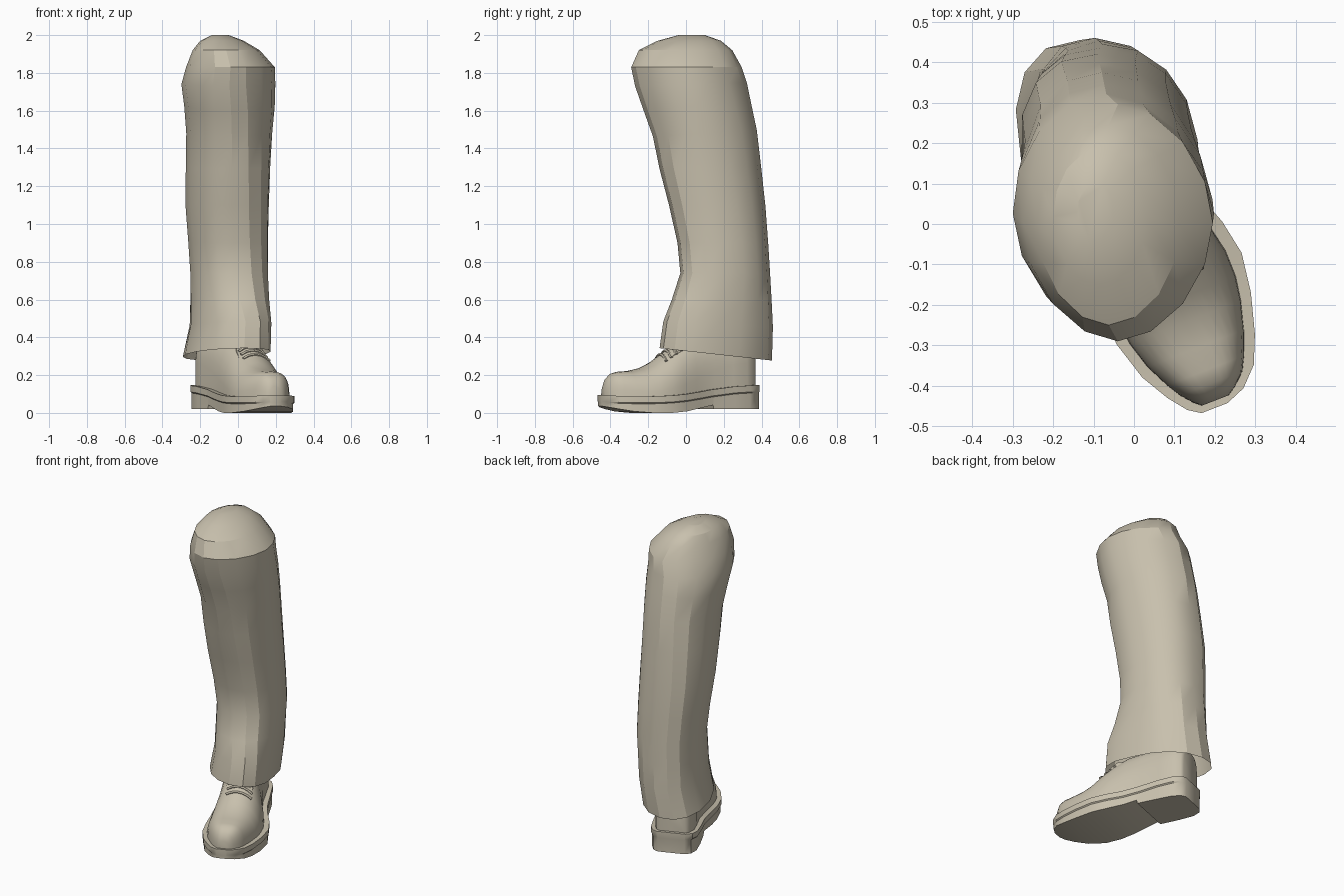
import bpy, bmesh, math

if "Cube" in bpy.data.objects:
    bpy.data.objects.remove(bpy.data.objects["Cube"])

mat = bpy.data.materials.new("warm grey beige")
mat.diffuse_color = (0.58, 0.53, 0.42, 1)
mat.use_nodes = True
mat.node_tree.nodes["Principled BSDF"].inputs["Base Color"].default_value = mat.diffuse_color


def finish(ob, angle):
    ob.data.materials.append(mat)
    bpy.ops.object.select_all(action='DESELECT')
    ob.select_set(True)
    bpy.context.view_layer.objects.active = ob
    bpy.ops.object.shade_smooth_by_angle(angle=math.radians(angle))


def loft(name, rings, cap_start=True, cap_end=True, angle=30):
    bm = bmesh.new()
    vs = [[bm.verts.new(p) for p in r] for r in rings]
    n = len(rings[0])
    for a, b in zip(vs, vs[1:]):
        for i in range(n):
            j = (i + 1) % n
            bm.faces.new((a[i], a[j], b[j], b[i]))
    if cap_start:
        bm.faces.new(vs[0][::-1])
    if cap_end:
        bm.faces.new(vs[-1])
    bmesh.ops.recalc_face_normals(bm, faces=bm.faces)
    me = bpy.data.meshes.new(name)
    bm.to_mesh(me)
    bm.free()
    ob = bpy.data.objects.new(name, me)
    bpy.context.collection.objects.link(ob)
    finish(ob, angle)
    return ob


def foot(u, v, z):
    """Foot space (u from heel to toe, v to the outer side) to world."""
    return (-0.145 + 0.36 * u + 0.93 * v, 0.358 - 0.93 * u + 0.36 * v, z)


def lerp(table, u, c):
    for a, b in zip(table, table[1:]):
        if u <= b[0]:
            f = max(0, (u - a[0]) / (b[0] - a[0]))
            return a[c] + f * (b[c] - a[c])
    return table[-1][c]


# Trouser leg: z, x min, x max, y min, y max, front shear, back shear, tilt, corner power
leg = [(.31, -.295, .16, -.14, .455, -.34, -.22, -.11, .9),
       (.47, -.26, .165, -.12, .46, -.30, -.17, -.05, .9),
       (.60, -.255, .16, -.075, .453, -.22, -.15, 0, .9),
       (.74, -.255, .16, -.03, .445, -.15, -.13, 0, .9),
       (.90, -.265, .16, -.045, .435, -.12, -.13, 0, .9),
       (1.10, -.28, .165, -.09, .42, -.10, -.13, 0, .92),
       (1.30, -.278, .172, -.14, .397, -.08, -.12, .03, .95),
       (1.48, -.275, .182, -.175, .375, -.05, -.12, .06, 1),
       (1.62, -.285, .195, -.225, .345, -.03, -.10, .06, 1.03),
       (1.74, -.30, .198, -.27, .322, -.02, -.06, .03, 1.08),
       (1.83, -.275, .195, -.29, .295, 0, 0, 0, 1.1),
       (1.92, -.24, .115, -.25, .245, 0, 0, 0, 1.05),
       (1.97, -.20, .03, -.15, .185, 0, 0, 0, 1),
       (2.0, -.14, -.05, -.04, .10, 0, 0, 0, 1)]
N = 16
rings = []
for z, x0, x1, y0, y1, kf, kb, tilt, p in leg:
    xc, yc, hx, b = (x0 + x1) / 2, (y0 + y1) / 2, (x1 - x0) / 2, (y1 - y0) / 2
    a = math.sqrt(hx * hx - ((kf + kb) / 2 * b) ** 2)
    ring = []
    for i in range(N):
        t = 2 * math.pi * i / N + math.pi / 2
        c, s = math.cos(t), math.sin(t)
        x, y = a * math.copysign(abs(c) ** p, c), b * math.copysign(abs(s) ** p, s)
        ring.append((xc + x + (kf if y < 0 else kb) * y, yc + y, z + tilt * y))
    rings.append(ring)
loft("trouser_leg", rings, cap_start=False, angle=24)

# Sole outline: u, inner v, outer v, bottom z, top z
sole = [(0, -.08, .08, .02, .148), (.02, -.115, .11, .02, .148),
        (.07, -.135, .13, .02, .145), (.16, -.135, .14, .02, .14),
        (.285, -.125, .152, .02, .125), (.29, -.125, .153, .042, .125),
        (.37, -.128, .172, .025, .112), (.46, -.132, .205, .008, .10),
        (.55, -.138, .222, 0, .092), (.65, -.135, .208, 0, .088),
        (.75, -.105, .18, .008, .088), (.82, -.065, .15, .02, .09),
        (.865, -.03, .105, .03, .092), (.885, 0, .055, .036, .094)]
rings = []
for u, l, r, b, t in sole:
    e = .007
    pts = [(l, b), (l, t - .04), (l - e, t - .034), (l - e, t),
           (r + e, t), (r + e, t - .034), (r, t - .04), (r, b)]
    rings.append([foot(u, v, z) for v, z in pts])
loft("shoe_sole", rings, angle=35)

# Shoe upper: u, top z, roundness power, inset from the sole edge
upper = [(.018, .34, 5, .03), (.03, .37, 5, .02), (.08, .38, 5, .017),
         (.16, .39, 4.5, .02), (.27, .40, 3.4, .024), (.38, .40, 2.4, .026),
         (.46, .365, 2.1, .026), (.53, .32, 2.0, .024), (.60, .268, 2.0, .02),
         (.66, .238, 2.2, .02), (.73, .222, 2.6, .02), (.79, .218, 2.8, .02),
         (.825, .208, 2.8, .02), (.853, .18, 2.7, .022), (.868, .14, 2.6, .026)]


def upper_point(u, t):
    """Point on the arched section at u, with t from 0 (inner) to 1 (outer)."""
    top, p, inset = (lerp(upper, u, c) for c in (1, 2, 3))
    l, r = lerp(sole, u, 1) + inset, lerp(sole, u, 2) - inset
    base = lerp(sole, u, 4) - .01
    c, s = math.cos(math.pi * t), max(0, math.sin(math.pi * t))
    w = math.copysign(abs(c) ** (2 / p), c)
    return foot(u, (l + r) / 2 - (r - l) / 2 * w, base + (top - base) * s ** (2 / p))


M = 16
loft("shoe_upper", [[upper_point(s[0], i / M) for i in range(M + 1)] for s in upper], angle=40)


def tube(name, pts, radius):
    cu = bpy.data.curves.new(name, 'CURVE')
    cu.dimensions = '3D'
    cu.bevel_depth = radius
    cu.bevel_resolution = 1
    cu.use_fill_caps = True
    sp = cu.splines.new('POLY')
    sp.points.add(len(pts) - 1)
    for q, p in zip(sp.points, pts):
        q.co = (*p, 1)
    ob = bpy.data.objects.new(name, cu)
    bpy.context.collection.objects.link(ob)
    bpy.ops.object.select_all(action='DESELECT')
    ob.select_set(True)
    bpy.context.view_layer.objects.active = ob
    bpy.ops.object.convert(target='MESH')
    finish(bpy.context.object, 40)


# Laces across the instep
for k in range(4):
    u = .455 + .03 * k
    tube("lace_%d" % (k + 1), [upper_point(u, .36 + .32 * i / 6) for i in range(7)], .009)

# Tongue sticking up in front of the ankle
tongue = []
for u, z, h in ((.53, .30, .08), (.47, .355, .075), (.44, .38, .065), (.42, .385, .05)):
    tongue.append([foot(u, .04 - h, z - .02), foot(u, .04, z + .004), foot(u, .04 + h, z - .02),
                   foot(u - .02, .04 + h, z - .035), foot(u - .02, .04 - h, z - .035)])
loft("shoe_tongue", tongue, angle=40)
